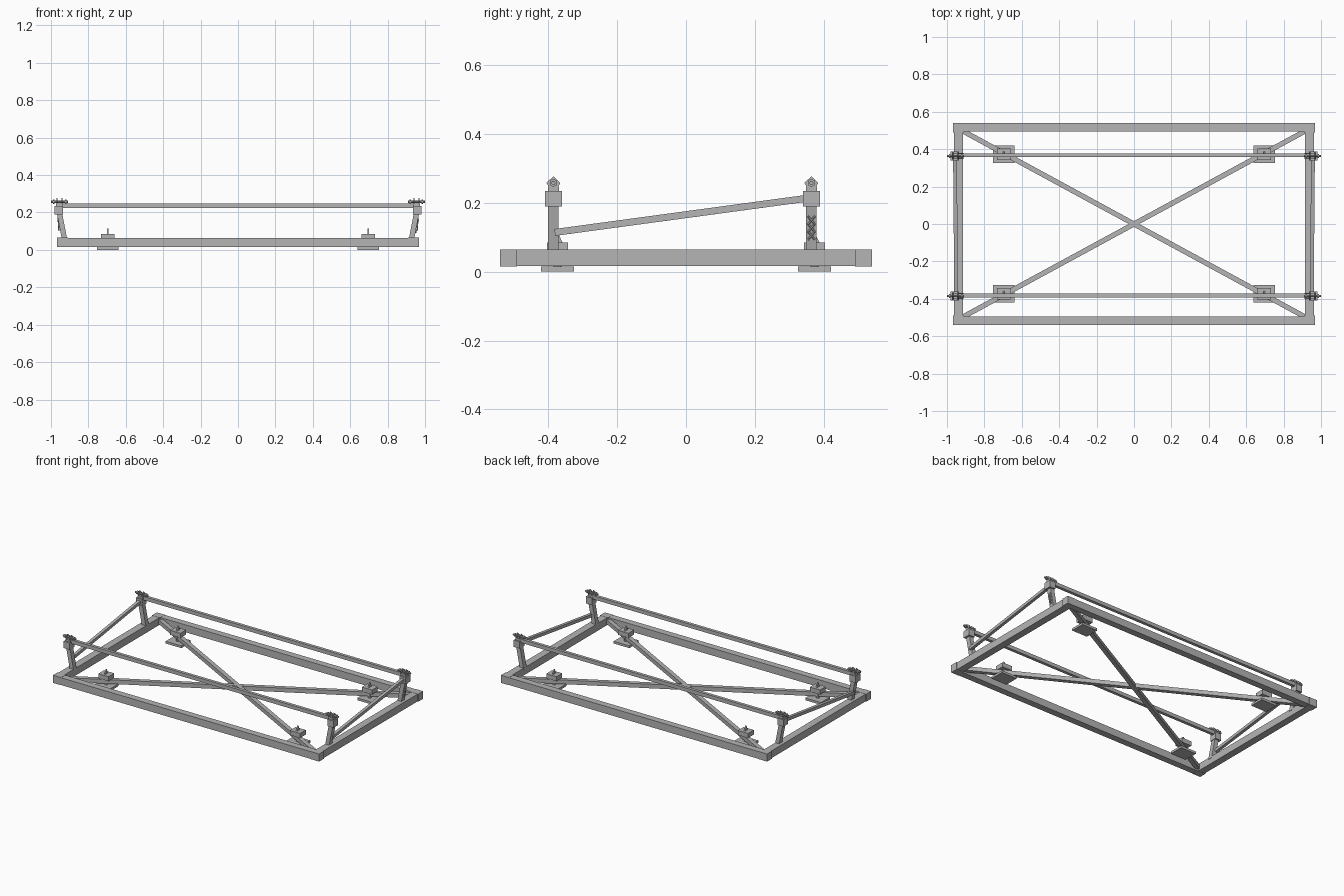
import bpy, bmesh, math
from mathutils import Vector, Matrix

if "Cube" in bpy.data.objects:
    bpy.data.objects.remove(bpy.data.objects["Cube"])

steel = bpy.data.materials.new("grey steel")
steel.use_nodes = True
grey = (0.46, 0.46, 0.46, 1)
steel.diffuse_color = grey
steel.node_tree.nodes["Principled BSDF"].inputs["Base Color"].default_value = grey


def finish(name, bm):
    bmesh.ops.recalc_face_normals(bm, faces=bm.faces[:])
    mesh = bpy.data.meshes.new(name)
    bm.to_mesh(mesh)
    bm.free()
    mesh.materials.append(steel)
    ob = bpy.data.objects.new(name, mesh)
    bpy.context.collection.objects.link(ob)
    return ob


def box(name, centre, size):
    bm = bmesh.new()
    bmesh.ops.create_cube(bm, size=1, matrix=Matrix.Translation(centre) @ Matrix.Diagonal((*size, 1)))
    return finish(name, bm)


def beam(name, a, b, width, height):
    """Rectangular bar from a to b; width is horizontal."""
    a, b = Vector(a), Vector(b)
    d = (b - a).normalized()
    ref = Vector((0, 0, 1)) if abs(d.z) < 0.8 else Vector((0, 1, 0))
    side = ref.cross(d).normalized() * width / 2
    up = d.cross(side).normalized() * height / 2
    bm = bmesh.new()
    ends = [[bm.verts.new(p + s * side + t * up) for s, t in ((-1, -1), (1, -1), (1, 1), (-1, 1))]
            for p in (a, b)]
    bm.faces.new(ends[0])
    bm.faces.new(ends[1])
    for i in range(4):
        j = (i + 1) % 4
        bm.faces.new((ends[0][i], ends[0][j], ends[1][j], ends[1][i]))
    return finish(name, bm)


def plate(name, outline, x, thick):
    """Flat plate in the yz plane, extruded along x."""
    bm = bmesh.new()
    f = bm.faces.new([bm.verts.new((x - thick / 2, y, z)) for y, z in outline])
    new = bmesh.ops.extrude_face_region(bm, geom=[f])["geom"]
    bmesh.ops.translate(bm, vec=(thick, 0, 0), verts=[v for v in new if isinstance(v, bmesh.types.BMVert)])
    return finish(name, bm)


def pin(name, a, b, radius, sides=8):
    a, b = Vector(a), Vector(b)
    d = b - a
    bm = bmesh.new()
    bmesh.ops.create_cone(bm, cap_ends=True, segments=sides, radius1=radius, radius2=radius, depth=d.length,
                          matrix=Matrix.Translation((a + b) / 2) @ d.to_track_quat('Z', 'Y').to_matrix().to_4x4())
    return finish(name, bm)


# Base frame
MID = 0.04
for s, side in ((-1, "front"), (1, "back")):
    box(side + "_frame_beam", (0, s * 0.517, MID), (1.83, 0.044, 0.048))
for s, side in ((-1, "right"), (1, "left")):
    box(side + "_frame_beam", (s * 0.938, 0, MID), (0.048, 0.99, 0.048))
    for t, end in ((-1, "front"), (1, "back")):
        box(f"{end}_{side}_corner", (s * 0.938, t * 0.515, MID), (0.058, 0.05, 0.05))

# Diagonal cross bars
for s, name in ((1, "cross_bar_a"), (-1, "cross_bar_b")):
    beam(name, (-0.93, -0.505 * s, MID), (0.93, 0.505 * s, MID), 0.027, 0.027)

# Feet clamped around the cross bars
for sx, side in ((-1, "right"), (1, "left")):
    for sy, end in ((-1, "front"), (1, "back")):
        tag = f"{end}_{side}_"
        x, y = sx * 0.696, sy * 0.373
        box(tag + "foot_pad", (x, y, 0.0075), (0.114, 0.096, 0.015))
        pin(tag + "foot_stem", (x, y, 0.01), (x, y, 0.065), 0.012)
        box(tag + "foot_clamp", (x, y, 0.07), (0.074, 0.06, 0.03))
        plate(tag + "foot_fin", [(y - 0.015, 0.084), (y + 0.015, 0.084), (y, 0.115)], x, 0.008)

# Leaning posts with collars and pinned heads
posts = (("front", -0.385), ("back", 0.364))
for sx, side in ((-1, "right"), (1, "left")):
    for end, y in posts:
        tag = f"{end}_{side}_"
        beam(tag + "post", (sx * 0.926, y, 0.05), (sx * 0.957, y, 0.21), 0.028, 0.031)
        box(tag + "collar", (sx * 0.958, y, 0.2125), (0.044, 0.049, 0.045))
        box(tag + "neck", (sx * 0.955, y, 0.241), (0.034, 0.032, 0.014))
        head = [(y - 0.012, 0.243), (y + 0.012, 0.243), (y + 0.02, 0.258), (y, 0.277), (y - 0.02, 0.258)]
        for i, x in enumerate((0.942, 0.968)):
            plate(f"{tag}head_plate_{i}", head, sx * x, 0.005)
        pin(tag + "head_pin", (sx * 0.908, y, 0.258), (sx, y, 0.258), 0.006)
        for i, x in enumerate((0.922, 0.985)):
            pin(f"{tag}pin_nut_{i}", (sx * (x - 0.004), y, 0.258), (sx * (x + 0.004), y, 0.258), 0.012, 6)
    # Sloping side brace
    beam(side + "_brace", (sx * 0.951, -0.381, 0.114), (sx * 0.957, 0.35, 0.213), 0.02, 0.02)

# Long upper rails
for end, y in posts:
    box(end + "_rail", (0, y + 0.003, 0.236), (1.89, 0.02, 0.024))

# Small chain hanging on one post
for i in range(3):
    z = 0.105 + i * 0.022
    x = 0.944 + (z - 0.065) * 0.19
    for s in (-1, 1):
        pin(f"chain_link_{i}_{'a' if s < 0 else 'b'}", (x, 0.364 - s * 0.01, z - 0.012),
            (x + 0.004, 0.364 + s * 0.01, z + 0.012), 0.003, 6)
